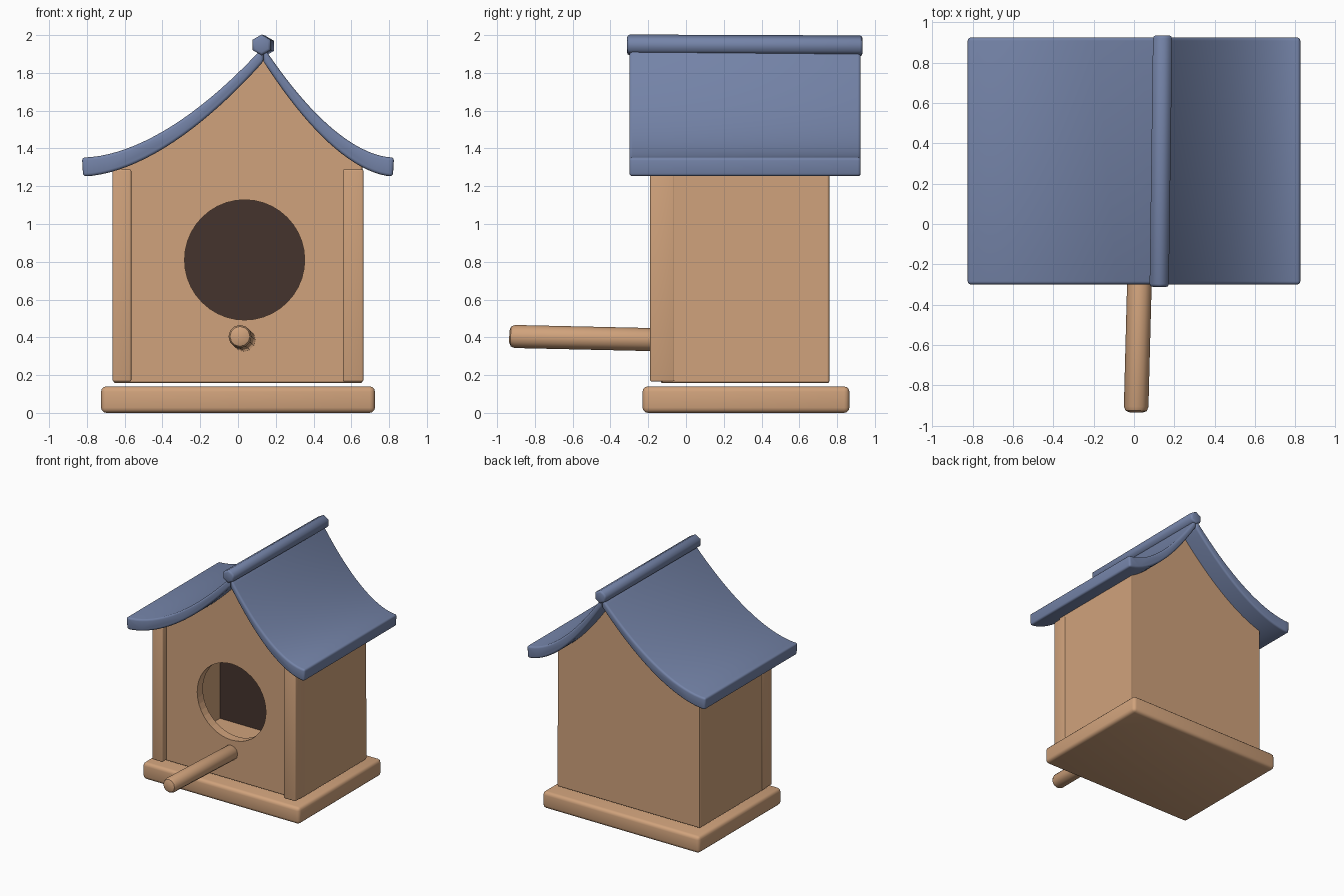
import bpy, bmesh, math
from mathutils import Vector

if "Cube" in bpy.data.objects:
    bpy.data.objects.remove(bpy.data.objects["Cube"])


def material(name, rgb):
    m = bpy.data.materials.new(name)
    m.diffuse_color = (*rgb, 1)
    m.use_nodes = True
    m.node_tree.nodes["Principled BSDF"].inputs["Base Color"].default_value = m.diffuse_color
    return m


WOOD = material("tan wood", (0.63, 0.362, 0.2))
ROOF = material("slate blue", (0.175, 0.228, 0.39))
DARK = material("dark brown", (0.06, 0.034, 0.027))

PEAK_X, EAVE_X, EAVE_Z, RISE = 0.135, 0.82, 1.252, 0.608


def roof_t(x):
    """0 at the eaves, 1 at the off-centre ridge."""
    if x < PEAK_X:
        return max(0, (x + EAVE_X) / (PEAK_X + EAVE_X))
    return max(0, (EAVE_X - x) / (EAVE_X - PEAK_X))


def roof_under(x):
    return EAVE_Z + RISE * roof_t(x) ** 1.75


def finish(name, bm, mat, bevel=0.0, segments=3, smooth=40):
    """Round the hard edges, then turn the bmesh into an object."""
    bmesh.ops.recalc_face_normals(bm, faces=bm.faces)
    if bevel:
        hard = [e for e in bm.edges if e.calc_face_angle(0) > math.radians(35)]
        bmesh.ops.bevel(bm, geom=hard, offset=bevel, segments=segments,
                        profile=0.5, affect='EDGES', clamp_overlap=True)
    me = bpy.data.meshes.new(name)
    bm.to_mesh(me)
    bm.free()
    me.materials.append(mat)
    ob = bpy.data.objects.new(name, me)
    bpy.context.collection.objects.link(ob)
    if smooth:
        bpy.ops.object.select_all(action='DESELECT')
        ob.select_set(True)
        bpy.context.view_layer.objects.active = ob
        bpy.ops.object.shade_smooth_by_angle(angle=math.radians(smooth))
    return ob


def prism(name, profile, y0, y1, mat, bevel=0.0, segments=3, smooth=40):
    """Extrude an (x, z) profile along y."""
    bm = bmesh.new()
    face = bm.faces.new([bm.verts.new((x, y0, z)) for x, z in profile])
    ext = bmesh.ops.extrude_face_region(bm, geom=[face])
    verts = [v for v in ext["geom"] if isinstance(v, bmesh.types.BMVert)]
    bmesh.ops.translate(bm, verts=verts, vec=(0, y1 - y0, 0))
    return finish(name, bm, mat, bevel, segments, smooth)


def box(name, x0, x1, y0, y1, z0, z1, mat, bevel):
    return prism(name, [(x0, z0), (x1, z0), (x1, z1), (x0, z1)], y0, y1, mat, bevel)


def rod(name, a, b, radius, sides, mat, bevel, smooth=40):
    """Closed cylinder between two points, with rounded ends."""
    a, b = Vector(a), Vector(b)
    bm = bmesh.new()
    bmesh.ops.create_cone(bm, cap_ends=True, segments=sides, radius1=radius,
                          radius2=radius, depth=(b - a).length)
    if bevel:
        ends = [e for e in bm.edges if e.calc_face_angle(0) > math.radians(70)]
        bmesh.ops.bevel(bm, geom=ends, offset=bevel, segments=2,
                        profile=0.5, affect='EDGES')
    turn = (b - a).to_track_quat('Z', 'Y').to_matrix()
    bmesh.ops.rotate(bm, verts=bm.verts, cent=(0, 0, 0), matrix=turn)
    bmesh.ops.translate(bm, verts=bm.verts, vec=(a + b) / 2)
    return finish(name, bm, mat, smooth=smooth)


def house_outline(half, z0, lift):
    """Wall outline whose gable follows the underside of the roof."""
    n = 14
    xs = [half + (PEAK_X - half) * i / n for i in range(n + 1)]
    xs += [PEAK_X + (-half - PEAK_X) * i / n for i in range(1, n + 1)]
    return [(-half, z0), (half, z0)] + [(x, roof_under(x) + lift) for x in xs]


# Base board
box("base", -0.725, 0.725, -0.23, 0.865, 0.0, 0.14, WOOD, 0.028)

# Hollow flat-faced walls with a round entrance
walls = prism("walls", house_outline(0.66, 0.157, 0.015), -0.135, 0.76, WOOD,
              0.012, 2, smooth=0)
hollow = prism("hollow_cutter", house_outline(0.62, 0.20, -0.04), -0.06, 0.65, WOOD, smooth=0)
hole = rod("entrance_cutter", (0.035, -0.4, 0.81), (0.035, 0.1, 0.81), 0.318, 40,
           WOOD, 0, smooth=0)
for cutter in (hollow, hole):
    mod = walls.modifiers.new(cutter.name, 'BOOLEAN')
    mod.operation, mod.solver, mod.object = 'DIFFERENCE', 'EXACT', cutter
    cutter.hide_render = True
    cutter.hide_set(True)

# Dark panel on the inside of the back wall
prism("dark_inner_panel", house_outline(0.618, 0.202, -0.042), 0.643, 0.649, DARK, smooth=0)

# Corner trim standing proud of the front wall
for side, inner in ((-1, 0.565), (1, 0.555)):
    x0, x1 = sorted((side * inner, side * 0.664))
    box("corner_trim", x0, x1, -0.19, -0.06, 0.165, 1.29, WOOD, 0.01)

# Two curved roof slabs
for name, eave in (("roof_left", -EAVE_X), ("roof_right", EAVE_X)):
    n = 20
    xs = [eave + (PEAK_X - eave) * i / n for i in range(n + 1)]
    lower = [(x, roof_under(x)) for x in xs]
    upper = [(x + math.copysign(0.006, eave) * (1 - roof_t(x)),
              roof_under(x) + 0.1 - 0.022 * roof_t(x)) for x in xs]
    prism(name, lower + upper[::-1], -0.30, 0.925, ROOF, 0.016)

# Ridge cap, slightly askew
rod("ridge_cap", (0.125, -0.312, 1.948), (0.142, 0.935, 1.943), 0.055, 6, ROOF, 0.014, 65)

# Perch, slightly tilted
rod("perch", (0.032, -0.09, 0.386), (0.010, -0.935, 0.405), 0.061, 12, WOOD, 0.028)
